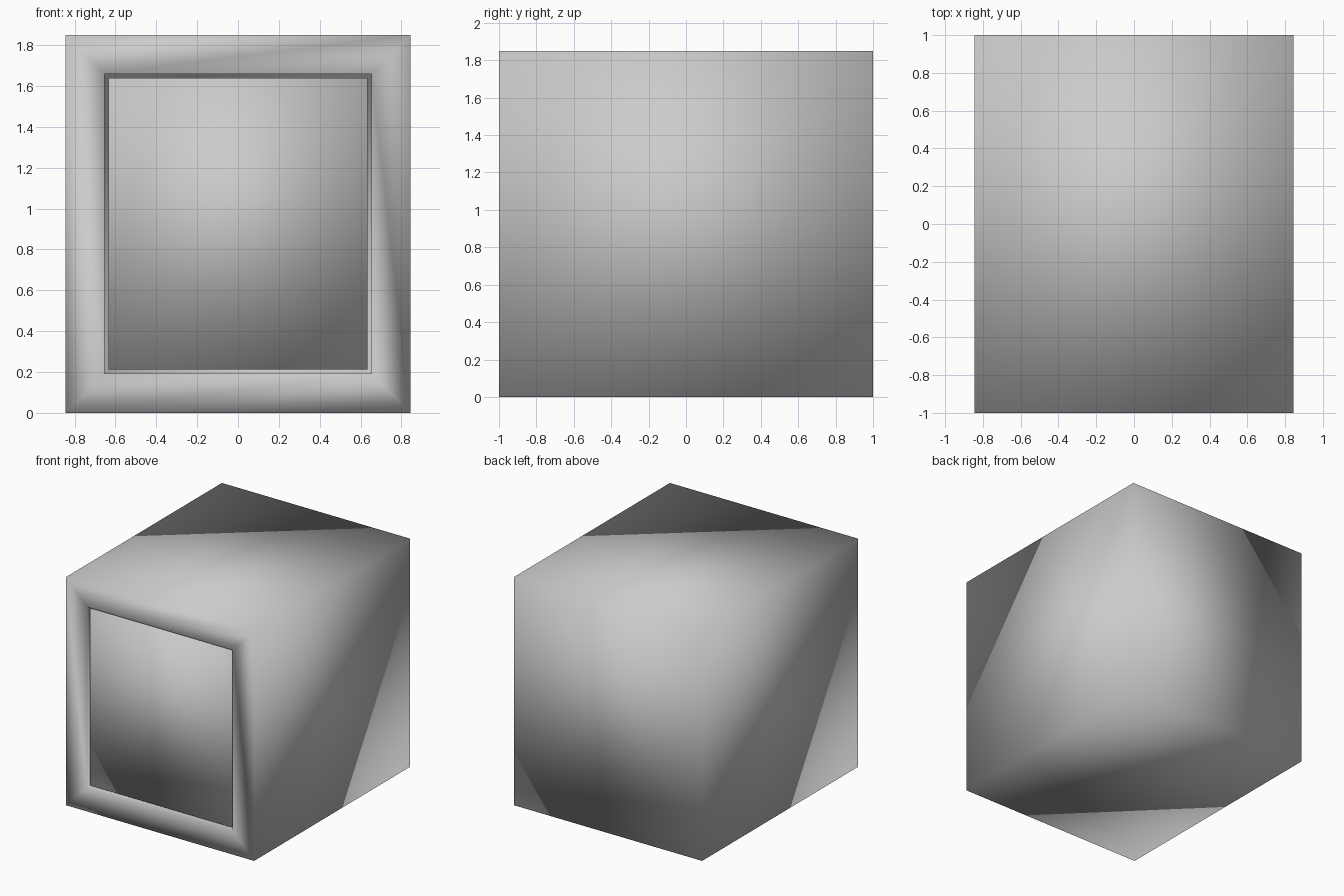
import bpy, bmesh

if "Cube" in bpy.data.objects:
    bpy.data.objects.remove(bpy.data.objects["Cube"])

def box(bm, x, y0, y1, z0, z1):
    bmesh.ops.create_cube(bm, size=1)
    for v in bm.verts:
        v.co = (v.co.x * 2 * x, (y0 + y1) / 2 + v.co.y * (y1 - y0),
                (z0 + z1) / 2 + v.co.z * (z1 - z0))

def finish(bm, name):
    bmesh.ops.recalc_face_normals(bm, faces=bm.faces)
    for f in bm.faces:
        f.smooth = True
    me = bpy.data.meshes.new(name)
    bm.to_mesh(me)
    bm.free()
    ob = bpy.data.objects.new(name, me)
    bpy.context.collection.objects.link(ob)
    return ob

# casing: box with a mitred front frame around a shallow recess
bm = bmesh.new()
box(bm, 0.845, -1, 1, 0, 1.85)
bm.faces.ensure_lookup_table()
front = min(bm.faces, key=lambda f: f.calc_center_median().y)
bmesh.ops.inset_region(bm, faces=[front], thickness=0.192, use_even_offset=True)
bmesh.ops.inset_region(bm, faces=[front], thickness=0, depth=0)
for v in front.verts:
    v.co.y = -0.95
finish(bm, "casing")

# front panel: slab sitting in the recess with a narrow gap all round
bm = bmesh.new()
box(bm, 0.635, -0.99, -0.95, 0.212, 1.64)
finish(bm, "front_panel")
